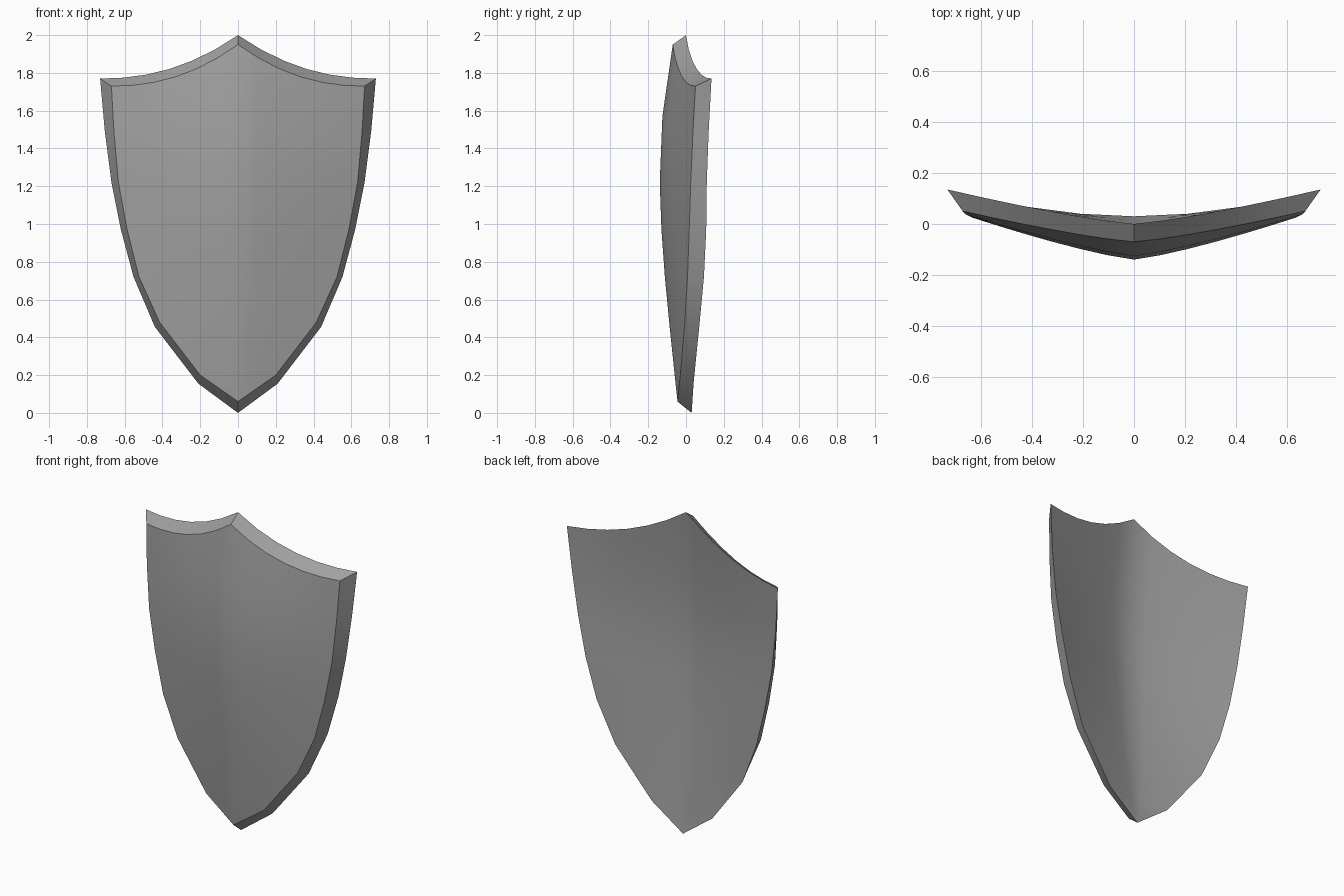
import bpy
import bmesh
from math import radians

cube = bpy.data.objects.get("Cube")
if cube:
    bpy.data.objects.remove(cube, do_unlink=True)

# Plain grey metal
steel = bpy.data.materials.new("grey_steel")
steel.use_nodes = True
grey = (0.35, 0.35, 0.35, 1)
steel.diffuse_color = grey
steel.node_tree.nodes["Principled BSDF"].inputs["Base Color"].default_value = grey

# Rows from top to tip: edge x, edge z, edge y, centre z, centre y
FRONT = [
    (0.67, 1.73, 0.05, 1.95, -0.07),
    (0.657, 1.49, 0.037, 1.57, -0.125),
    (0.633, 1.22, 0.025, 1.22, -0.139),
    (0.587, 0.97, 0.017, 0.97, -0.13),
    (0.524, 0.72, 0.008, 0.72, -0.112),
    (0.415, 0.48, -0.006, 0.46, -0.087),
    (0.2, 0.2, -0.03, 0.19, -0.059),
    (0, 0.06, -0.045, 0.06, -0.045),
]
BACK = [
    (0.73, 1.77, 0.135, 2.0, 0.0),
    (0.705, 1.49, 0.12, 1.57, -0.05),
    (0.67, 1.22, 0.11, 1.22, -0.065),
    (0.62, 0.97, 0.107, 0.97, -0.055),
    (0.553, 0.72, 0.095, 0.72, -0.037),
    (0.44, 0.455, 0.07, 0.44, -0.012),
    (0.21, 0.155, 0.04, 0.15, 0.016),
    (0, 0, 0.03, 0, 0.03),
]
HALF = 6  # columns on each side of the ridge


def add_sheet(bm, rows):
    """Curved sheet of vertices, closing to a single tip vertex."""
    grid = []
    for ex, ez, ey, cz, cy in rows:
        if ex == 0:
            grid.append([bm.verts.new((0, ey, ez))] * (2 * HALF + 1))
            continue
        line = []
        for i in range(-HALF, HALF + 1):
            u = abs(i) / HALF
            z = ez + (cz - ez) * (1 - u) ** 2.2
            y = cy + (ey - cy) * u ** 1.25
            line.append(bm.verts.new((ex * i / HALF, y, z)))
        grid.append(line)
    for a, b in zip(grid, grid[1:]):
        for i in range(2 * HALF):
            add_face(bm, a[i], a[i + 1], b[i + 1], b[i])
    return grid


def add_face(bm, *verts):
    bm.faces.new(list(dict.fromkeys(verts)))


def outline(grid):
    """Closed loop along the top, down one side and up the other."""
    right = [r[-1] for r in grid[1:]]
    left = [r[0] for r in grid[1:-1]]
    return grid[0] + right + left[::-1]


# Front face, hollow back and bevelled rim joining them
bm = bmesh.new()
front = outline(add_sheet(bm, FRONT))
back = outline(add_sheet(bm, BACK))
for i in range(len(front)):
    j = (i + 1) % len(front)
    add_face(bm, front[i], front[j], back[j], back[i])
bmesh.ops.recalc_face_normals(bm, faces=bm.faces)

mesh = bpy.data.meshes.new("shield_body")
bm.to_mesh(mesh)
bm.free()
mesh.materials.append(steel)
shield = bpy.data.objects.new("shield_body", mesh)
bpy.context.collection.objects.link(shield)

bpy.ops.object.select_all(action="DESELECT")
shield.select_set(True)
bpy.context.view_layer.objects.active = shield
bpy.ops.object.shade_smooth_by_angle(angle=radians(30))
